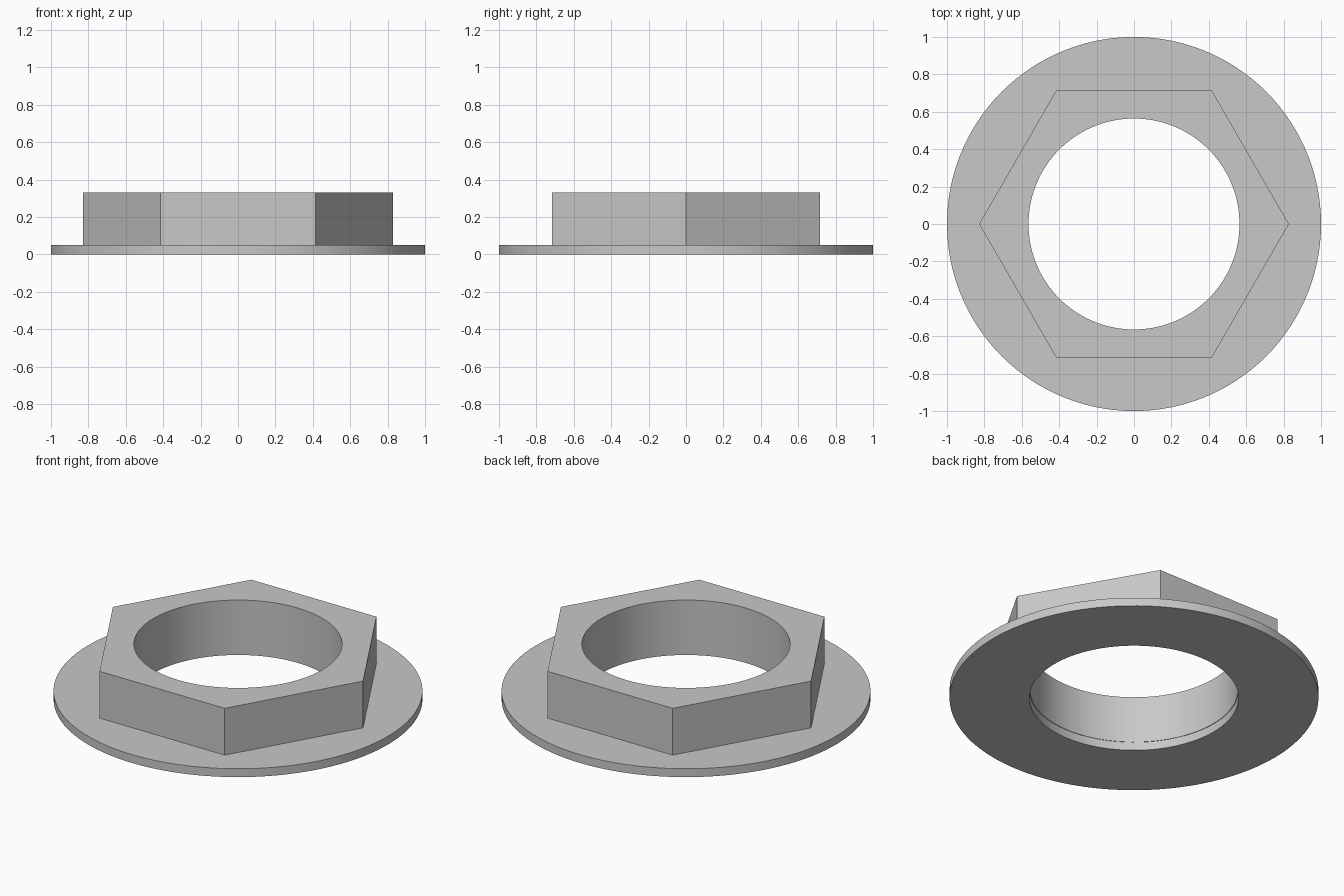
import bpy
import bmesh
from math import cos, sin, pi, radians

cube = bpy.data.objects.get("Cube")
if cube:
    bpy.data.objects.remove(cube, do_unlink=True)

SEGMENTS = 120  # divisible by six, so hexagon corners fall on vertices

steel = bpy.data.materials.new("grey steel")
steel.use_nodes = True
colour = (0.58, 0.58, 0.58, 1)
steel.diffuse_color = colour
steel.node_tree.nodes["Principled BSDF"].inputs["Base Color"].default_value = colour


def circle(radius):
    return lambda a: radius


def hexagon(radius):
    # distance from the centre to the hexagon edge at angle a
    return lambda a: radius * cos(pi / 6) / cos(a % (pi / 3) - pi / 6)


def bored_plate(name, outer, inner, bottom, top):
    """Closed ring whose outer and inner outlines are functions of angle."""
    bm = bmesh.new()
    corners = [(outer, bottom), (outer, top), (inner, top), (inner, bottom)]
    sections = []
    for i in range(SEGMENTS):
        a = 2 * pi * i / SEGMENTS
        sections.append([bm.verts.new((r(a) * cos(a), r(a) * sin(a), z))
                         for r, z in corners])
    for i, section in enumerate(sections):
        following = sections[(i + 1) % SEGMENTS]
        for k in range(4):
            n = (k + 1) % 4
            bm.faces.new((section[k], following[k], following[n], section[n]))
    bmesh.ops.recalc_face_normals(bm, faces=bm.faces)
    mesh = bpy.data.meshes.new(name)
    bm.to_mesh(mesh)
    bm.free()
    mesh.materials.append(steel)
    obj = bpy.data.objects.new(name, mesh)
    bpy.context.collection.objects.link(obj)
    bpy.ops.object.select_all(action='DESELECT')
    obj.select_set(True)
    bpy.context.view_layer.objects.active = obj
    bpy.ops.object.shade_smooth_by_angle(angle=radians(30))


# Thin round flange at the base
bored_plate("flange", circle(1.0), circle(0.567), 0, 0.05)
# Hexagonal body with a very slightly narrower bore
bored_plate("hex_body", hexagon(0.828), circle(0.564), 0.05, 0.33)
